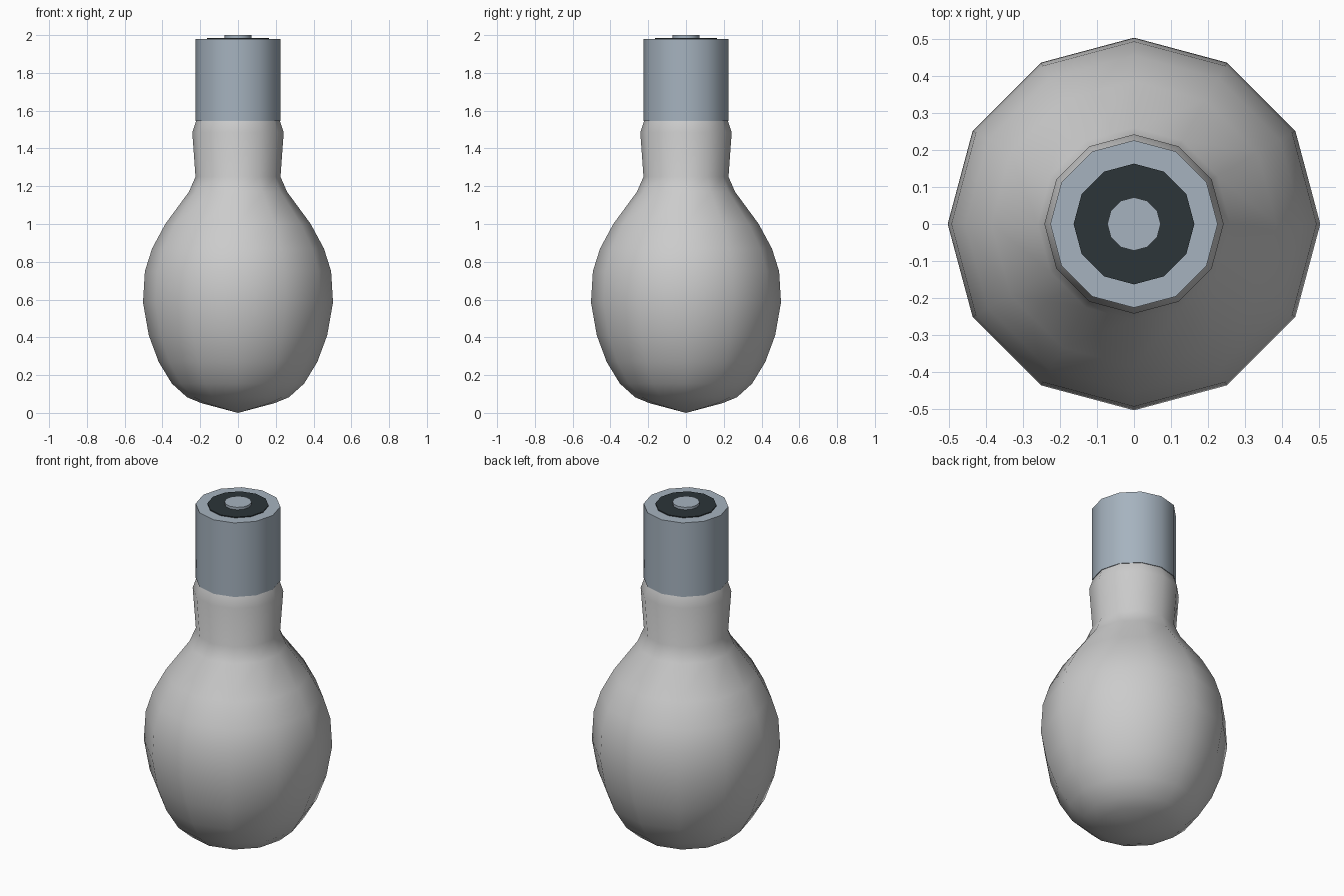
import bpy, bmesh
from math import cos, sin, pi, radians

if "Cube" in bpy.data.objects:
    bpy.data.objects.remove(bpy.data.objects["Cube"])

SIDES = 12


def material(name, rgb):
    mat = bpy.data.materials.new(name)
    mat.diffuse_color = (*rgb, 1)
    mat.use_nodes = True
    mat.node_tree.nodes["Principled BSDF"].inputs["Base Color"].default_value = mat.diffuse_color
    return mat


def lathe(name, profile, mat=None, angle=40):
    """Revolve (radius, height) points about z; radius 0 makes a pole."""
    bm = bmesh.new()
    rings = []
    for r, z in profile:
        if r == 0:
            rings.append([bm.verts.new((0, 0, z))] * SIDES)
        else:
            rings.append([bm.verts.new((r * cos(2 * pi * i / SIDES), r * sin(2 * pi * i / SIDES), z))
                          for i in range(SIDES)])
    for a, b in zip(rings, rings[1:]):
        for i in range(SIDES):
            j = (i + 1) % SIDES
            bm.faces.new(list(dict.fromkeys((a[i], a[j], b[j], b[i]))))
    bmesh.ops.recalc_face_normals(bm, faces=bm.faces)
    mesh = bpy.data.meshes.new(name)
    bm.to_mesh(mesh)
    bm.free()
    obj = bpy.data.objects.new(name, mesh)
    bpy.context.collection.objects.link(obj)
    if mat:
        mesh.materials.append(mat)
    bpy.ops.object.select_all(action='DESELECT')
    obj.select_set(True)
    bpy.context.view_layer.objects.active = obj
    bpy.ops.object.shade_smooth_by_angle(angle=radians(angle))
    return obj


metal = material("metal", (0.38, 0.45, 0.52))
black = material("insulator", (0.025, 0.035, 0.04))

# Glass bulb with a pinched neck
lathe("glass_bulb", [
    (0, 0), (0.195, 0.052), (0.27, 0.083), (0.35, 0.155), (0.42, 0.27),
    (0.472, 0.41), (0.503, 0.585), (0.493, 0.75), (0.455, 0.87), (0.385, 1.0),
    (0.26, 1.17), (0.225, 1.25), (0.242, 1.485), (0.222, 1.545)], angle=60)

# Metal cap
lathe("metal_cap", [(0, 1.545), (0.226, 1.545), (0.226, 1.98), (0, 1.98)], metal)

# Dark insulating disc and the contact in its centre
lathe("insulator_disc", [(0, 1.975), (0.163, 1.975), (0.163, 1.985), (0, 1.985)], black)
lathe("contact", [(0, 1.98), (0.072, 1.98), (0.072, 2.0), (0, 2.0)], metal)
